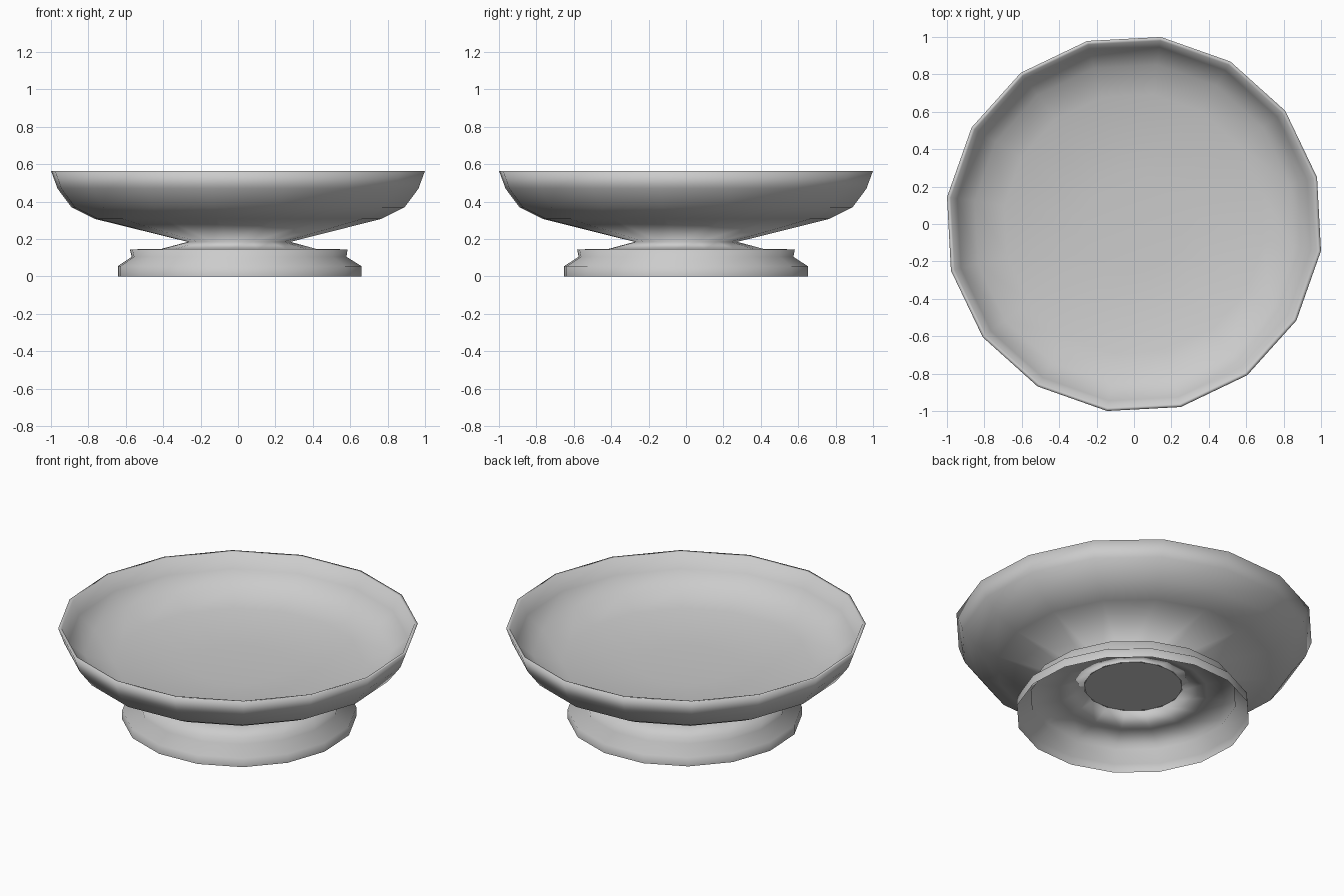
import bpy, math

if "Cube" in bpy.data.objects:
    bpy.data.objects.remove(bpy.data.objects["Cube"])

SIDES = 16
TURN = math.radians(14.3)


def lathe(name, profile, cap_last=False):
    """Join 16-sided rings given as (radius, height, x offset) into a smooth shell."""
    verts, faces = [], []
    for r, z, x in profile:
        for i in range(SIDES):
            a = TURN + i * math.tau / SIDES
            verts.append((r * math.cos(a) + x, r * math.sin(a), z))
    for j in range(len(profile) - 1):
        for i in range(SIDES):
            k = (i + 1) % SIDES
            faces.append((j * SIDES + i, j * SIDES + k,
                          (j + 1) * SIDES + k, (j + 1) * SIDES + i))
    last = (len(profile) - 1) * SIDES
    if cap_last:
        faces.append(tuple(range(last, last + SIDES)))
    mesh = bpy.data.meshes.new(name)
    mesh.from_pydata(verts, [], faces)
    mesh.shade_smooth()
    obj = bpy.data.objects.new(name, mesh)
    bpy.context.collection.objects.link(obj)
    return obj


# Hollow stepped foot, pinched neck, flared dish wall, thin rim and shallow floor
lathe("dish_and_foot", [
    (0.658, 0.0, 0.009), (0.658, 0.055, 0.009), (0.58, 0.105, 0.006),
    (0.588, 0.145, 0.004), (0.42, 0.147, 0.004),                       # foot
    (0.277, 0.185, 0.006),                                             # neck
    (0.775, 0.308, 0), (0.90, 0.37, 0), (0.975, 0.47, 0), (1.01, 0.565, 0),
    (0.99, 0.563, 0), (0.955, 0.475, 0), (0.86, 0.395, 0), (0.70, 0.35, 0),
    (0.27, 0.325, 0),                                                  # inside
], cap_last=True)

# Flat disc closing the neck, seen from below inside the foot
bpy.ops.mesh.primitive_circle_add(vertices=SIDES, radius=0.277, fill_type='NGON',
                                  location=(0.006, 0, 0.185),
                                  rotation=(math.pi, 0, -TURN))
bpy.context.object.name = "neck_disc"
